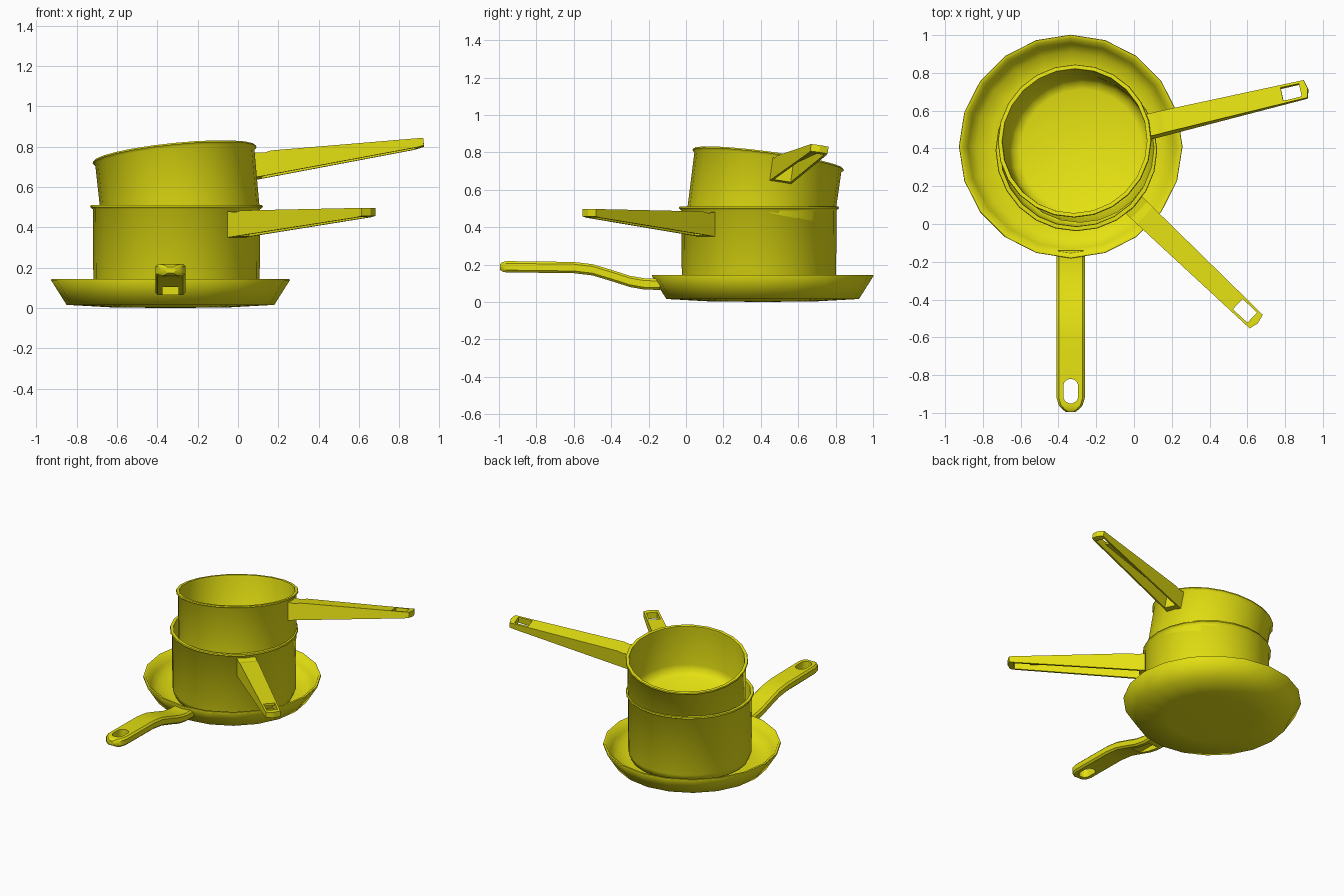
import bpy, bmesh, math
from mathutils import Vector, Matrix

old = bpy.data.objects.get("Cube")
if old:
    bpy.data.objects.remove(old)

yellow = bpy.data.materials.new("yellow_enamel")
yellow.use_nodes = True
COLOUR = (0.78, 0.75, 0.006, 1)
yellow.diffuse_color = COLOUR
yellow.node_tree.nodes["Principled BSDF"].inputs["Base Color"].default_value = COLOUR


def finish(name, bm, matrix, angle):
    bmesh.ops.recalc_face_normals(bm, faces=bm.faces)
    mesh = bpy.data.meshes.new(name)
    bm.to_mesh(mesh)
    bm.free()
    ob = bpy.data.objects.new(name, mesh)
    ob.matrix_world = matrix
    bpy.context.collection.objects.link(ob)
    mesh.materials.append(yellow)
    select(ob)
    if angle:
        bpy.ops.object.shade_smooth_by_angle(angle=math.radians(angle))
    return ob


def select(ob):
    bpy.ops.object.select_all(action='DESELECT')
    ob.select_set(True)
    bpy.context.view_layer.objects.active = ob


def lathe(name, profile, sides, matrix):
    """Spin an (r, z) profile round z; both ends lie on the axis."""
    bm = bmesh.new()
    pts = [bm.verts.new((r, 0, z)) for r, z in profile]
    edges = [bm.edges.new(pair) for pair in zip(pts, pts[1:])]
    bmesh.ops.spin(bm, geom=pts + edges, cent=(0, 0, 0), axis=(0, 0, 1),
                   angle=2 * math.pi, steps=sides, use_merge=True)
    bmesh.ops.remove_doubles(bm, verts=bm.verts, dist=0.0005)
    return finish(name, bm, matrix, 65)


def loft(name, rings, matrix, angle=0):
    """Skin a row of closed rings and cap both ends."""
    bm = bmesh.new()
    rows = [[bm.verts.new(p) for p in ring] for ring in rings]
    n = len(rows[0])
    for a, b in zip(rows, rows[1:]):
        for i in range(n):
            j = (i + 1) % n
            bm.faces.new((a[i], a[j], b[j], b[i]))
    bm.faces.new(rows[0])
    bm.faces.new(rows[-1])
    return finish(name, bm, matrix, angle)


def cut(ob, cutter):
    cutter.hide_render = True
    mod = ob.modifiers.new("cut", 'BOOLEAN')
    mod.operation = 'DIFFERENCE'
    mod.solver = 'EXACT'
    mod.object = cutter
    select(ob)
    bpy.context.view_layer.update()
    bpy.ops.object.modifier_apply(modifier=mod.name)
    bpy.data.objects.remove(cutter)


def side_taper(profile, inset=0.0, bow=0.0):
    """Three copies of an (r, z) side profile across a narrowing handle."""
    rings = []
    for side in (-1, 0, 1):
        ring = []
        for r, z in profile:
            half = 0.063 - 0.013 * (r - 0.41) / 0.91 - inset
            tip = bow if side == 0 and r > 1.3 else 0
            ring.append((r + tip, side * half, z))
        rings.append(ring)
    return rings


def saucepan(prefix, matrix, height, azimuth):
    """Pot with its rim centre at the origin and a hollow tapered handle."""
    b = -height
    lathe(prefix + "_body", [
        (0, b), (0.36, b), (0.395, b + 0.015), (0.412, b + 0.06), (0.415, -0.02),
        (0.428, -0.008), (0.425, 0), (0.404, 0), (0.402, -0.02),
        (0.4, b + 0.08), (0.38, b + 0.035), (0.34, b + 0.015), (0, b + 0.012)],
        24, matrix)
    turn = matrix @ Matrix.Rotation(math.radians(azimuth), 4, 'Z')
    handle = loft(prefix + "_handle", side_taper([
        (0.408, -0.16), (0.408, -0.03), (0.46, -0.035), (0.5, -0.026),
        (1.315, -0.013), (1.315, -0.053), (1.28, -0.06)], bow=0.012), turn)
    # hollow underside, then the hanging hole through the top
    cut(handle, loft("channel_cutter", side_taper([
        (0.45, -0.3), (0.45, -0.055), (1.285, -0.03), (1.285, -0.3)], 0.014), turn))
    cut(handle, loft("hole_cutter", side_taper([
        (1.18, -0.2), (1.18, 0.1), (1.285, 0.1), (1.285, -0.2)], 0.014), turn))


# Frying pan
CX, CY = -0.335, 0.41
lathe("frying_pan_body", [
    (0, 0), (0.3, 0.004), (0.515, 0.016), (0.592, 0.138), (0.59, 0.145), (0.575, 0.145),
    (0.545, 0.085), (0.5, 0.04), (0.42, 0.025), (0, 0.018)],
    20, Matrix.Translation((CX, CY, 0)))

# Frying pan handle: chamfered octagonal sections along a gentle S (y, z, half width, half height)
stations = [(-0.14, 0.095, 0.075, 0.03), (-0.22, 0.096, 0.075, 0.03),
            (-0.3, 0.11, 0.075, 0.03), (-0.4, 0.142, 0.075, 0.03),
            (-0.5, 0.172, 0.075, 0.03), (-0.6, 0.184, 0.075, 0.03),
            (-0.92, 0.188, 0.075, 0.03), (-0.96, 0.188, 0.063, 0.03),
            (-0.98, 0.188, 0.045, 0.026), (-0.995, 0.188, 0.025, 0.015)]
sections = []
for y, z, w, h in stations:
    c = 0.012
    corner = [(w, h - c), (w - c, h)]
    upper = corner + [(-x, v) for x, v in reversed(corner)]
    octagon = upper + [(-x, -v) for x, v in upper]
    sections.append([(x, y, z + v) for x, v in octagon])
pan_handle = loft("frying_pan_handle", sections, Matrix.Translation((CX, 0, 0)), 28)

# Oval hanging hole and underside recess
oval = []
for i in range(16):
    a = 2 * math.pi * (i + 0.5) / 16
    oval.append((0.04 * math.cos(a),
                 -0.885 + 0.04 * math.sin(a) + math.copysign(0.025, math.sin(a))))
cut(pan_handle, loft("oval_cutter", [[(x, y, z) for x, y in oval] for z in (0.1, 0.3)],
                     Matrix.Translation((CX, 0, 0))))
slot = [(-0.04, 0), (0.04, 0), (0.04, 0.11), (-0.04, 0.11)]
cut(pan_handle, loft("slot_cutter", [[(x, y, z) for x, z in slot] for y in (-0.38, -0.2)],
                     Matrix.Translation((CX, 0, 0))))

# Large saucepan standing in the pan
saucepan("large_saucepan", Matrix.Translation((-0.305, 0.39, 0.51)), 0.49, -43.6)

# Small saucepan resting tilted inside the large one
tilt = Vector((0, 0, 1)).rotation_difference(Vector((-0.1, 0.135, 1)).normalized())
saucepan("small_saucepan",
         Matrix.Translation((-0.315, 0.44, 0.765)) @ tilt.to_matrix().to_4x4() @ Matrix.Scale(0.955, 4),
         0.4, 12.5)
